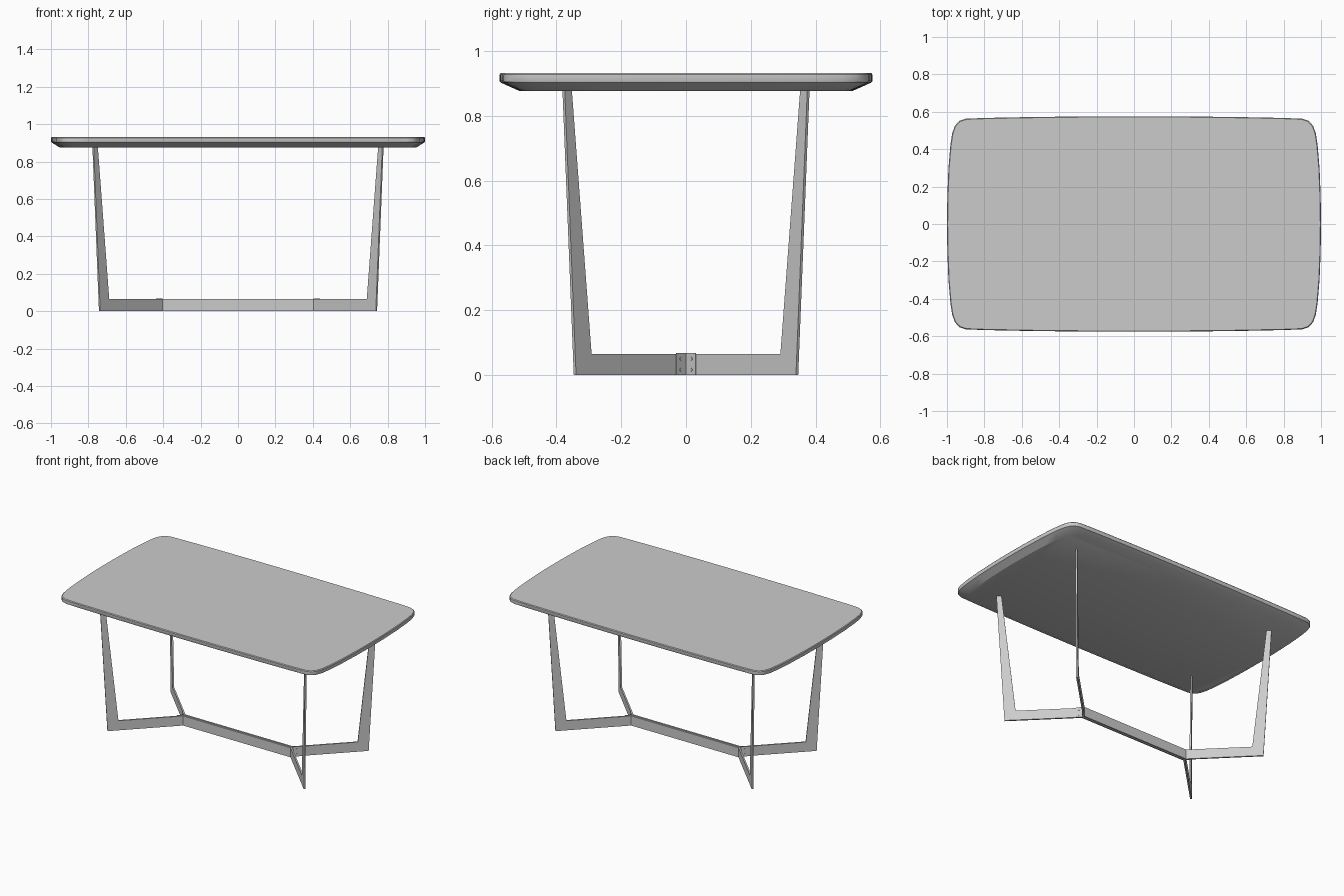
import bpy, bmesh, math
from mathutils import Vector

cube = bpy.data.objects.get("Cube")
if cube:
    bpy.data.objects.remove(cube, do_unlink=True)

grey = bpy.data.materials.new("satin_grey")
grey.use_nodes = True
grey.diffuse_color = (0.6, 0.6, 0.6, 1)
grey.node_tree.nodes["Principled BSDF"].inputs["Base Color"].default_value = (0.6, 0.6, 0.6, 1)


def finish(name, bm, mirror=None):
    """Turn a bmesh into a shaded object, mirrored about the world axes."""
    bmesh.ops.recalc_face_normals(bm, faces=bm.faces)
    mesh = bpy.data.meshes.new(name)
    bm.to_mesh(mesh)
    bm.free()
    mesh.materials.append(grey)
    obj = bpy.data.objects.new(name, mesh)
    bpy.context.collection.objects.link(obj)
    if mirror:
        mod = obj.modifiers.new("mirror", 'MIRROR')
        mod.use_axis = mirror
        mod.use_mirror_merge = False
    bpy.ops.object.select_all(action='DESELECT')
    obj.select_set(True)
    bpy.context.view_layer.objects.active = obj
    bpy.ops.object.shade_smooth_by_angle(angle=math.radians(30))
    return obj


def prism(bm, points, offset):
    """Extrude a planar outline along an offset vector."""
    face = bm.faces.new([bm.verts.new(p) for p in points])
    new = bmesh.ops.extrude_face_region(bm, geom=[face])["geom"]
    bmesh.ops.translate(bm, vec=offset, verts=[v for v in new if isinstance(v, bmesh.types.BMVert)])


# Tabletop: bowed rounded rectangle, lofted from the underside to the top
quarter = [(1, 0), (0.998, 0.15), (0.992, 0.3), (0.982, 0.42), (0.972, 0.485), (0.958, 0.525),
           (0.935, 0.551), (0.9, 0.563), (0.8, 0.567), (0.55, 0.572), (0.28, 0.575), (0, 0.576)]
half = quarter + [(-x, y) for x, y in quarter[-2::-1]]
outline = half + [(-x, -y) for x, y in half[1:-1]]
layers = [(0.955, 0.89, 0.876), (0.998, 0.995, 0.903), (1, 1, 0.908),
          (1, 1, 0.927), (0.996, 0.993, 0.932)]
bm = bmesh.new()
rings = [[bm.verts.new((x * sx, y * sy, z)) for x, y in outline] for sx, sy, z in layers]
for low, high in zip(rings, rings[1:]):
    for i in range(len(outline)):
        j = (i + 1) % len(outline)
        bm.faces.new((low[i], low[j], high[j], high[i]))
bm.faces.new(rings[0])
bm.faces.new(rings[-1])
finish("tabletop", bm)

# Legs run outward diagonally from a hub at each end of the spine
HUB = Vector((0.405, 0.008, 0))
ALONG = Vector((1, 1, 0))
SIDE = Vector((1, -1, 0)).normalized()
BAR = 0.01


def on_leg(t, z, side):
    return HUB + ALONG * t + SIDE * side + Vector((0, 0, z))


# Flat L-shaped legs with tapering uprights
leg = [(0, 0), (0.335, 0), (0.37, 0.88), (0.348, 0.88), (0.287, 0.065), (0, 0.065)]
bm = bmesh.new()
prism(bm, [on_leg(t, z, -BAR / 2) for t, z in leg], SIDE * BAR)
finish("legs", bm, (True, True, False))

# Spine: two parallel flat bars
bm = bmesh.new()
x, y = HUB.x + 0.002, HUB.y - BAR / 2
prism(bm, [(-x, y, 0), (x, y, 0), (x, y, 0.065), (-x, y, 0.065)], Vector((0, BAR, 0)))
finish("spine_bars", bm, (False, True, False))

# Bent brackets joining each pair of legs
bm = bmesh.new()
bracket = [(-0.004, 0), (0.027, 0), (0.027, 0.068), (-0.004, 0.068)]
prism(bm, [on_leg(t, z, BAR / 2) for t, z in bracket], SIDE * 0.003)
finish("hub_brackets", bm, (True, True, False))

# Bracket screws
bm = bmesh.new()
for height in (0.016, 0.05):
    ring = []
    for k in range(12):
        a = math.tau * k / 12
        ring.append(on_leg(0.014 + 0.0035 * math.cos(a), height + 0.005 * math.sin(a), BAR / 2))
    prism(bm, ring, SIDE * 0.005)
finish("bracket_screws", bm, (True, True, False))
